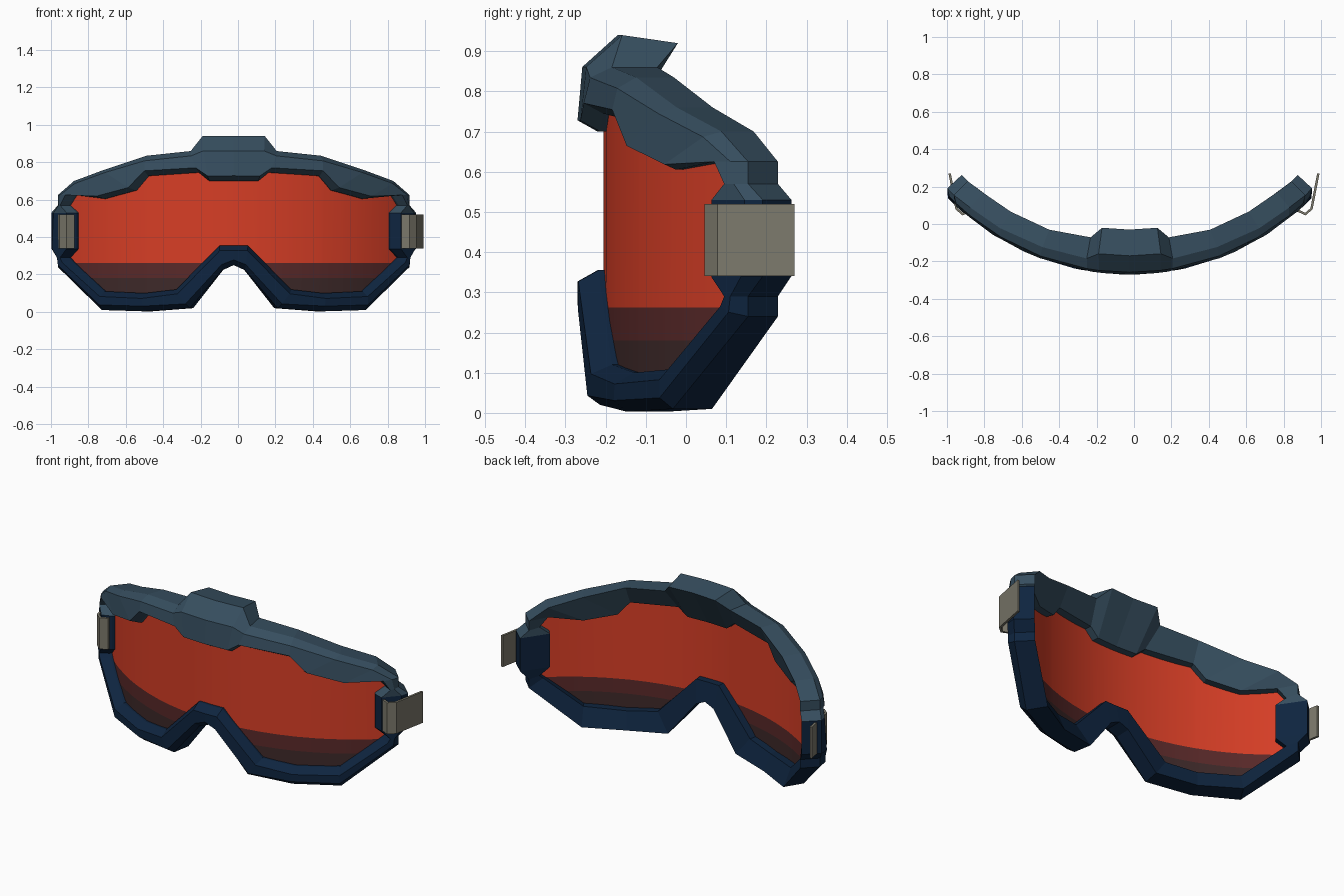
import bpy, bmesh, math
from mathutils import Vector

if "Cube" in bpy.data.objects:
    bpy.data.objects.remove(bpy.data.objects["Cube"])

R = 1.364            # radius of the curved front
YC = R - 0.27        # centre of that curve
CX = -0.023          # frame sits slightly left of the straps


def material(name, rgb):
    m = bpy.data.materials.new(name)
    m.diffuse_color = (*rgb, 1)
    m.use_nodes = True
    m.node_tree.nodes["Principled BSDF"].inputs["Base Color"].default_value = m.diffuse_color
    return m


slate = material("slate", (0.037, 0.076, 0.114))
navy = material("navy", (0.0045, 0.018, 0.050))
red = material("lens red", (0.68, 0.048, 0.019))
maroon = material("lens maroon", (0.10, 0.022, 0.022))
brown = material("lens dark brown", (0.048, 0.022, 0.022))
grey = material("strap grey", (0.20, 0.19, 0.148))


def bend(x, z, depth, ref):
    """Point at a depth behind the curved front; x is exact at depth ref."""
    s = x / (R - ref)
    r = R - depth
    return (CX + r * s, YC - r * math.sqrt(1 - s * s), z)


def finish(name, bm, mats):
    bmesh.ops.recalc_face_normals(bm, faces=bm.faces[:])
    me = bpy.data.meshes.new(name)
    bm.to_mesh(me)
    bm.free()
    ob = bpy.data.objects.new(name, me)
    bpy.context.collection.objects.link(ob)
    for m in mats:
        me.materials.append(m)
    return ob


# Frame: outer x, z, inner x, z, depth of chamfer edge, depth of back
HALF = [
    (0, .94, 0, .70, .10, .24), (.175, .94, .13, .70, .10, .24),
    (.235, .86, .185, .745, .065, .18), (.475, .835, .455, .727, .06, .16),
    (.70, .76, .52, .65, .05, .155), (.86, .70, .685, .605, .045, .15),
    (.94, .625, .84, .625, .035, .14), (.94, .57, .875, .57, .035, .14),
    (.975, .53, .833, .53, .035, .14), (.975, .34, .833, .337, .035, .14),
    (.94, .29, .875, .29, .035, .14), (.94, .24, .86, .275, .035, .14),
    (.705, .01, .685, .11, .035, .15), (.475, .003, .475, .10, .035, .14),
    (.235, .02, .305, .12, .035, .14), (.06, .225, .075, .355, .035, .13),
    (0, .25, 0, .355, .035, .13),
]


def section(ox, oz, ix, iz, edge, back):
    """Six-sided cross-section of the frame with chamfered front edges."""
    o, i = Vector((ox, oz)), Vector((ix, iz))
    t = min(.3, .028 / (o - i).length)
    of = o.lerp(i, .33 if oz > .9 else t)
    nf = i.lerp(o, t)
    drop = .02 if oz > .9 else 0
    return [bend(of.x, of.y, .012 if oz > .5 else 0, .035),
            bend(ox, oz, edge, .035),
            bend(ox, oz - drop, back, .035),
            bend(ix, iz, .105, .06),
            bend(ix, iz, .05, .06),
            bend(nf.x, nf.y, 0, .05)]


loop = HALF + [(-p[0], p[1], -p[2], *p[3:]) for p in HALF[-2:0:-1]]
bm = bmesh.new()
rings = [[bm.verts.new(c) for c in section(*p)] for p in loop]
n = len(rings)
for a in range(n):
    b = (a + 1) % n
    upper = (loop[a][1] + loop[b][1]) / 2 > .54
    for k in range(6):
        j = (k + 1) % 6
        f = bm.faces.new((rings[a][k], rings[a][j], rings[b][j], rings[b][k]))
        f.material_index = 0 if upper else 1
finish("frame", bm, [slate, navy])

# Lens: curved sheet whose edges are hidden inside the frame
TOP = [(0, .76), (.2, .79), (.46, .76), (.57, .69), (.70, .65), (.85, .65), (.895, .58)]
BOTTOM = [(0, .32), (.065, .32), (.285, .08), (.48, .06), (.70, .07), (.895, .27)]


def height(line, x):
    x = abs(x)
    for (x0, z0), (x1, z1) in zip(line, line[1:]):
        if x <= x1:
            return z0 + (z1 - z0) * (x - x0) / (x1 - x0)
    return line[-1][1]


half = {p[0] for p in TOP + BOTTOM} | {.13, .38, .63, .78}
xs = sorted(half | {-x for x in half})
bm = bmesh.new()
cols = [[bm.verts.new((x, 0, height(l, x))) for l in (BOTTOM, TOP)] for x in xs]
for a, b in zip(cols, cols[1:]):
    bm.faces.new((a[0], b[0], b[1], a[1]))
for z in (.18, .262):
    bmesh.ops.bisect_plane(bm, geom=bm.verts[:] + bm.edges[:] + bm.faces[:],
                           plane_co=(0, 0, z), plane_no=(0, 0, 1))
for f in bm.faces:
    z = f.calc_center_median().z
    f.material_index = 2 if z < .18 else 1 if z < .262 else 0
    f.smooth = True
for v in bm.verts:
    v.co = bend(v.co.x, v.co.z, .065, .065)
finish("lens", bm, [red, maroon, brown])

# Straps: thin bent bands hooked round each end of the frame
PATH = [(.875, .065), (.917, .046), (.955, .078), (.992, .27)]
INNER = [(.875, .079), (.915, .060), (.943, .084), (.979, .27)]
for side, name in ((1, "right_strap"), (-1, "left_strap")):
    bm = bmesh.new()
    rows = [[bm.verts.new((side * x, y, z)) for (x, y), z in
             ((p, .34), (p, .52), (q, .52), (q, .34))] for p, q in zip(PATH, INNER)]
    for a, b in zip(rows, rows[1:]):
        for k in range(4):
            j = (k + 1) % 4
            bm.faces.new((a[k], a[j], b[j], b[k]))
    bm.faces.new(rows[0])
    bm.faces.new(rows[-1])
    finish(name, bm, [grey])
